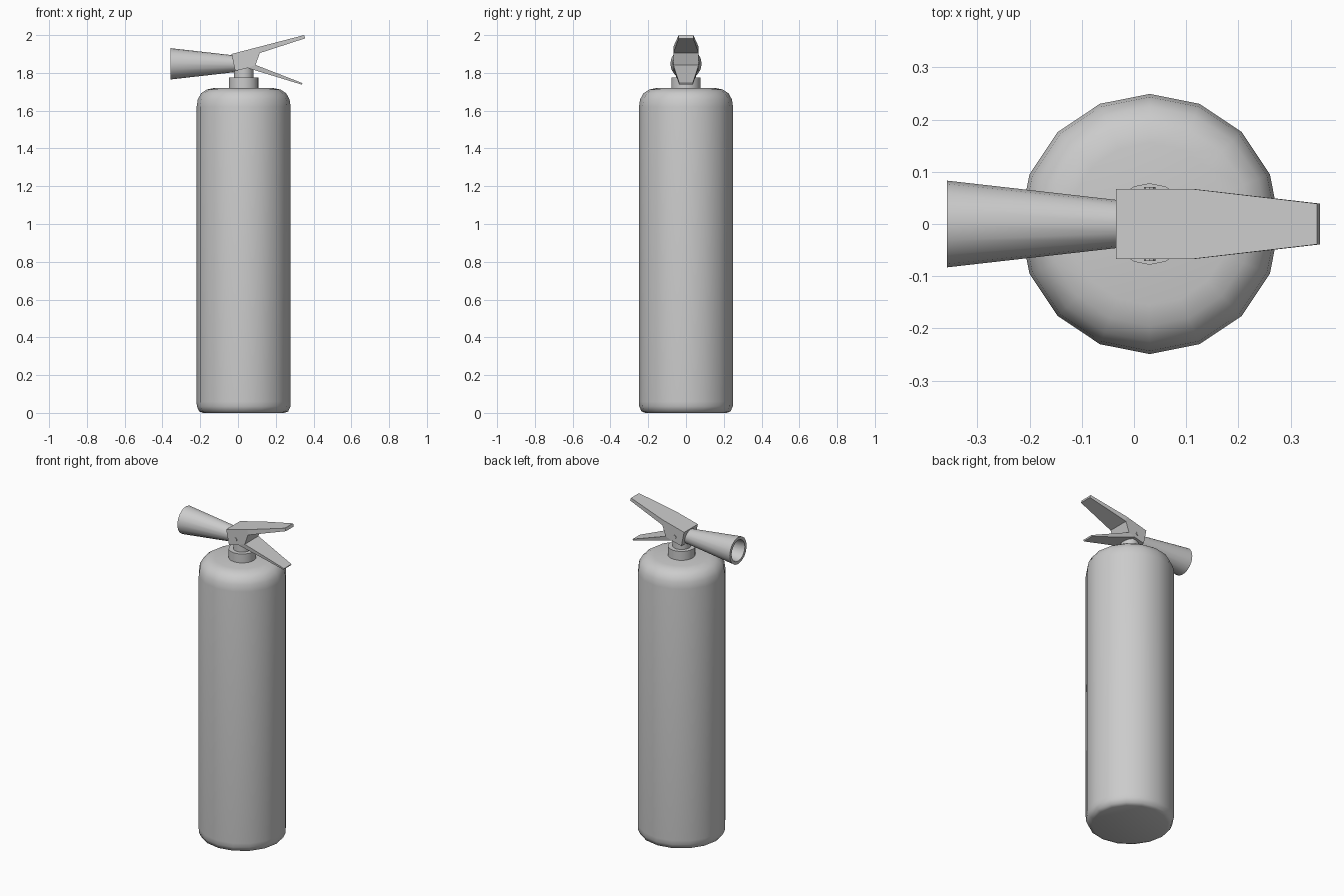
import bpy, bmesh, math
from mathutils import Matrix, Vector

if "Cube" in bpy.data.objects:
    bpy.data.objects.remove(bpy.data.objects["Cube"])


def finish(bm, name, angle=None):
    bmesh.ops.recalc_face_normals(bm, faces=bm.faces)
    mesh = bpy.data.meshes.new(name)
    bm.to_mesh(mesh)
    bm.free()
    ob = bpy.data.objects.new(name, mesh)
    bpy.context.collection.objects.link(ob)
    if angle:
        bpy.ops.object.select_all(action='DESELECT')
        bpy.context.view_layer.objects.active = ob
        ob.select_set(True)
        bpy.ops.object.shade_smooth_by_angle(angle=math.radians(angle))
    return ob


def lathe(name, profile, matrix, sides=16, angle=40):
    """Turn (radius, height) points around the local z axis, capping both ends."""
    bm = bmesh.new()
    rings = []
    for r, h in profile:
        rings.append([bm.verts.new(matrix @ Vector((
            r * math.cos(math.tau * i / sides),
            r * math.sin(math.tau * i / sides), h))) for i in range(sides)])
    for a, b in zip(rings, rings[1:]):
        for i in range(sides):
            j = (i + 1) % sides
            bm.faces.new((a[i], a[j], b[j], b[i]))
    bm.faces.new(rings[0])
    bm.faces.new(rings[-1])
    return finish(bm, name, angle)


axis = Matrix.Translation((0.03, 0, 0))

# Tank with rounded shoulders and base
lathe("tank", [(0.215, 0), (0.236, 0.008), (0.248, 0.035), (0.249, 0.06),
               (0.249, 1.62), (0.243, 1.66), (0.225, 1.692),
               (0.195, 1.712), (0.155, 1.72)], axis, angle=60)

# Threaded collar and valve neck
lathe("collar", [(0.078, 1.71), (0.078, 1.775)], axis)
lathe("valve_neck", [(0.052, 1.77), (0.052, 1.84)], axis)

# Hollow discharge horn pointing to -x
horn_axis = Matrix.Translation((0, 0, 1.848)) @ Matrix.Rotation(-math.pi / 2, 4, 'Y')
lathe("discharge_horn", [(0.044, 0.015), (0.083, 0.358),
                         (0.065, 0.358), (0.032, 0.06)], horn_axis)

# Valve block with the two tapering levers: side outline as (x, z, half width)
points = [(-0.034, 1.90, 0.067), (0.112, 1.938, 0.067), (0.35, 2.0, 0.039),
          (0.356, 1.983, 0.039), (0.115, 1.905, 0.067), (0.093, 1.842, 0.067),
          (0.341, 1.746, 0.036), (0.337, 1.738, 0.036), (0.05, 1.826, 0.067),
          (-0.015, 1.81, 0.067)]
cells = [(0, 1, 4, 5, 8, 9), (1, 2, 3, 4), (5, 6, 7, 8)]
bm = bmesh.new()
verts = [bm.verts.new((x, -w, z)) for x, z, w in points]
side = [bm.faces.new([verts[i] for i in cell]) for cell in cells]
out = bmesh.ops.extrude_face_region(bm, geom=side, use_keep_orig=True)
for v in out["geom"]:
    if isinstance(v, bmesh.types.BMVert):
        v.co.y = -v.co.y
finish(bm, "valve_block_and_levers")

# Pivot pin through the block
lathe("pivot_pin", [(0.011, -0.071), (0.011, 0.071)],
      Matrix.Translation((0.03, 0, 1.855)) @ Matrix.Rotation(math.pi / 2, 4, 'X'), sides=8)
